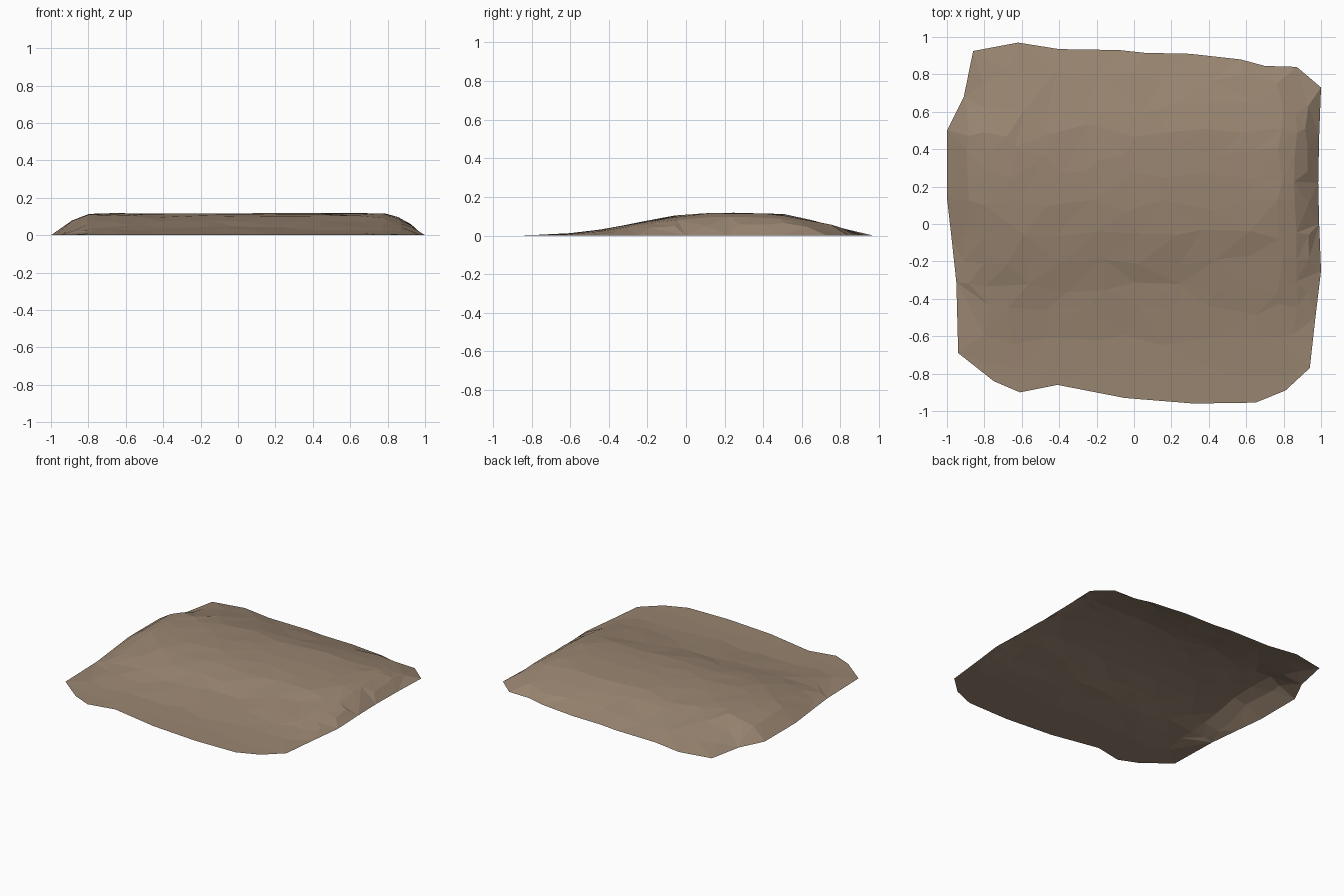
import bpy, random
from mathutils import Vector
from mathutils.geometry import delaunay_2d_cdt

if "Cube" in bpy.data.objects:
    bpy.data.objects.remove(bpy.data.objects["Cube"])

random.seed(4)

# Ground outline, anticlockwise from the front left corner
OUTLINE = [(-.94, -.69), (-.75, -.84), (-.61, -.90), (-.41, -.86), (-.05, -.93),
           (.32, -.96), (.65, -.955), (.81, -.89), (.94, -.77), (.97, -.50), (1, -.25),
           (.99, .0), (.985, .22), (.99, .47), (1, .73), (.87, .84), (.70, .845), (.57, .88),
           (.30, .91), (.06, .915), (-.08, .93), (-.40, .935), (-.62, .97),
           (-.86, .925), (-.91, .68), (-1, .50), (-1, .14), (-.975, -.08), (-.95, -.31)]

# Mound height along y, and how quickly it rises in from each side edge
PROFILE = [(-1, 0), (-.75, .002), (-.62, .008), (-.38, .036), (-.2, .072), (0, .110),
           (.2, .119), (.48, .112), (.6, .088), (.75, .050), (.97, 0)]
RISE_LEFT = [(0, 0), (.10, .62), (.20, .97), (.3, 1)]
RISE_RIGHT = [(0, 0), (.07, .57), (.13, .83), (.21, 1)]


def interp(table, t):
    if t <= table[0][0]:
        return table[0][1]
    for (a, u), (b, v) in zip(table, table[1:]):
        if t <= b:
            return u + (v - u) * (t - a) / (b - a)
    return table[-1][1]


def span(y):
    """Left and right x of the outline at height y (None when outside)."""
    xs = []
    for (x0, y0), (x1, y1) in zip(OUTLINE, OUTLINE[1:] + OUTLINE[:1]):
        if (y0 <= y) != (y1 <= y):
            xs.append(x0 + (x1 - x0) * (y - y0) / (y1 - y0))
    return (min(xs), max(xs)) if xs else None


def edge_distance(p):
    best = 9
    for a, b in zip(OUTLINE, OUTLINE[1:] + OUTLINE[:1]):
        a, b = Vector(a), Vector(b)
        t = max(0, min(1, (p - a).dot(b - a) / (b - a).length_squared))
        best = min(best, (p - a.lerp(b, t)).length)
    return best


def height(p):
    s = span(p.y)
    z = interp(PROFILE, p.y + random.uniform(-.03, .03))
    z *= min(interp(RISE_LEFT, p.x - s[0]), interp(RISE_RIGHT, s[1] - p.x))
    return max(0, z)


# Scatter interior points on a jittered grid, denser near the steep sides
points = [Vector(p) for p in OUTLINE]
zs = [0.0] * len(points)
COLUMNS = [-.9, -.79, -.62, -.42, -.2, 0, .2, .4, .6, .78, .865, .925]
ROWS = [-.78, -.62, -.46, -.34, -.2, -.05, .1, .25, .38, .5, .62, .78]
for x in COLUMNS:
    j = .02 if abs(x) > .7 else .06
    for y in ROWS:
        p = Vector((x + random.uniform(-j, j) * (.5 if x > .8 else 1),
                    y + random.uniform(-.035, .035)))
        s = span(p.y)
        if s and s[0] < p.x < s[1] and edge_distance(p) > .04:
            points.append(p)
            zs.append(height(p))

# Triangulate inside the outline and lift into an open faceted sheet
n = len(OUTLINE)
border = [(i, (i + 1) % n) for i in range(n)]
verts, _, faces, origin, _, _ = delaunay_2d_cdt(points, border, [list(range(n))], 1, 1e-5)
mesh = bpy.data.meshes.new("ground_mound")
mesh.from_pydata([(v.x, v.y, zs[o[0]] if o else 0) for v, o in zip(verts, origin)], [], faces)
mesh.update()
mound = bpy.data.objects.new("ground_mound", mesh)
bpy.context.collection.objects.link(mound)

# Single earth colour
earth = bpy.data.materials.new("earth_brown")
earth.diffuse_color = (.32, .235, .165, 1)
earth.use_nodes = True
earth.node_tree.nodes["Principled BSDF"].inputs["Base Color"].default_value = earth.diffuse_color
mesh.materials.append(earth)
